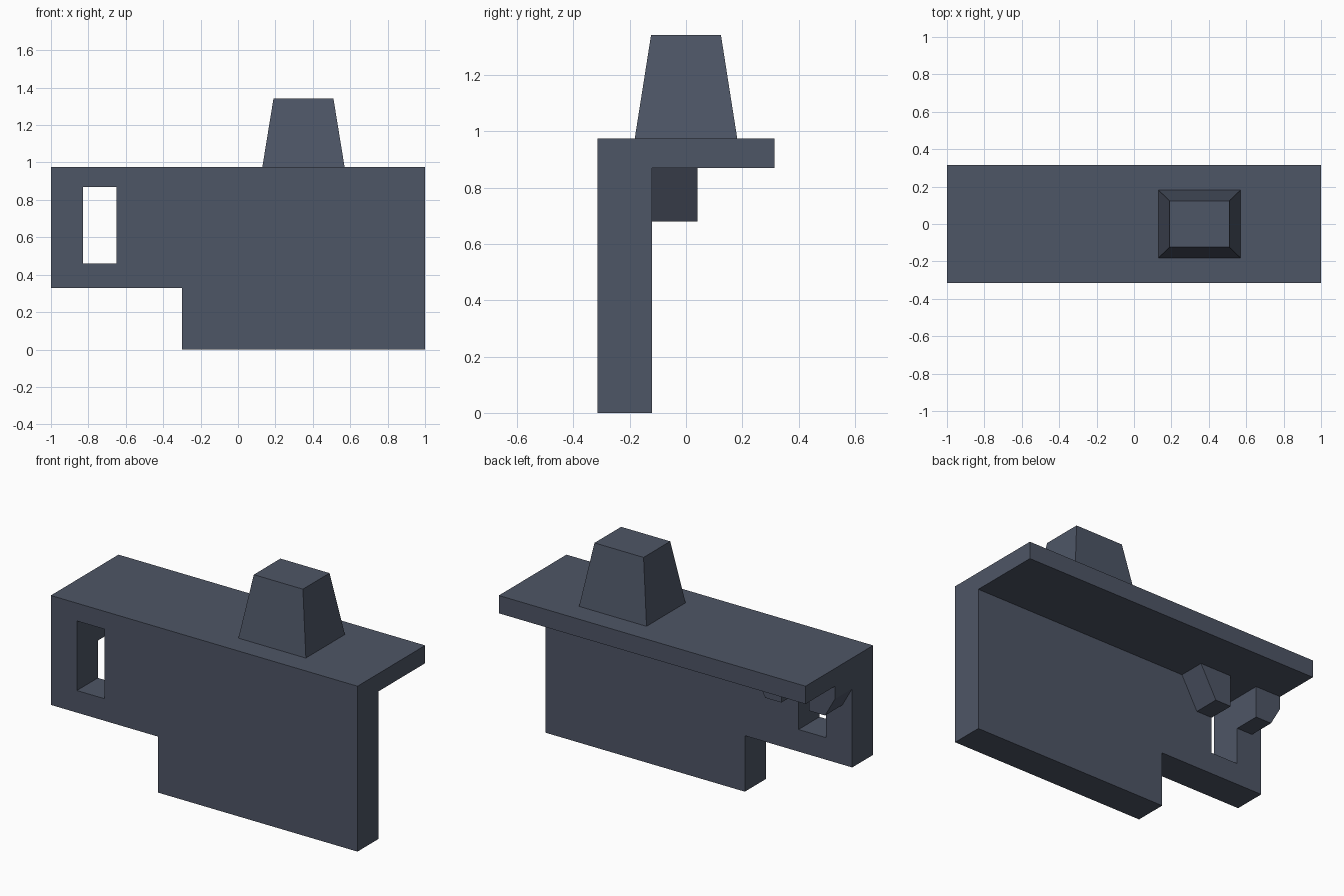
import bpy

if "Cube" in bpy.data.objects:
    bpy.data.objects.remove(bpy.data.objects["Cube"])

# One slate colour for everything
slate = bpy.data.materials.new("slate_blue_grey")
slate.diffuse_color = (0.076, 0.092, 0.133, 1.0)
slate.use_nodes = True
slate.node_tree.nodes["Principled BSDF"].inputs["Base Color"].default_value = slate.diffuse_color


def make_object(name, verts, faces):
    mesh = bpy.data.meshes.new(name)
    mesh.from_pydata(verts, [], faces)
    mesh.materials.append(slate)
    obj = bpy.data.objects.new(name, mesh)
    bpy.context.collection.objects.link(obj)
    return obj


def prism(name, outline, y0, y1):
    """Extrude an (x, z) outline, counter-clockwise from the front, from y0 to y1."""
    n = len(outline)
    verts = [(x, y, z) for y in (y0, y1) for x, z in outline]
    sides = [(i, i + n, (i + 1) % n + n, (i + 1) % n) for i in range(n)]
    return make_object(name, verts, [tuple(range(n)), tuple(reversed(range(n, 2 * n)))] + sides)


def rect(x0, x1, z0, z1):
    return [(x0, z0), (x1, z0), (x1, z1), (x0, z1)]


def combine(target, tool, operation):
    """Apply a boolean with a temporary tool object."""
    mod = target.modifiers.new("join", 'BOOLEAN')
    mod.operation, mod.solver, mod.object = operation, 'EXACT', tool
    bpy.context.view_layer.objects.active = target
    bpy.ops.object.modifier_apply(modifier=mod.name)
    bpy.data.objects.remove(tool)


FRONT, BACK, WALL_BACK = -0.315, 0.315, -0.12
TOP, SHELF_BOTTOM = 0.975, 0.87

# Front wall with a stepped lower edge
body = prism("bracket_body",
             [(-1, 0.33), (-0.3, 0.33), (-0.3, 0), (1, 0), (1, TOP), (-1, TOP)],
             FRONT, WALL_BACK)

# Shelf running back from the top of the wall
combine(body, prism("shelf", rect(-1, 1, SHELF_BOTTOM, TOP), FRONT, BACK), 'UNION')

# Tapered lug under the shelf, trimmed at the end of the wall
combine(body, prism("lug",
                    [(-0.935, 0.68), (-0.545, 0.68), (-0.44, SHELF_BOTTOM), (-0.44, 0.92),
                     (-1, 0.92), (-1, 0.795)],
                    -0.2, 0.04), 'UNION')

# Slot through the wall, splitting the lug in two
combine(body, prism("slot", rect(-0.83, -0.65, 0.46, SHELF_BOTTOM), -0.5, 0.2), 'DIFFERENCE')

# Tapered knob on top
cx, verts = 0.35, []
for hx, hy, z in ((0.22, 0.182, TOP), (0.16, 0.124, 1.343)):
    verts += [(cx - hx, -hy, z), (cx + hx, -hy, z), (cx + hx, hy, z), (cx - hx, hy, z)]
make_object("top_knob", verts,
            [(4, 5, 6, 7), (3, 2, 1, 0)] +
            [(i, (i + 1) % 4, (i + 1) % 4 + 4, i + 4) for i in range(4)])
